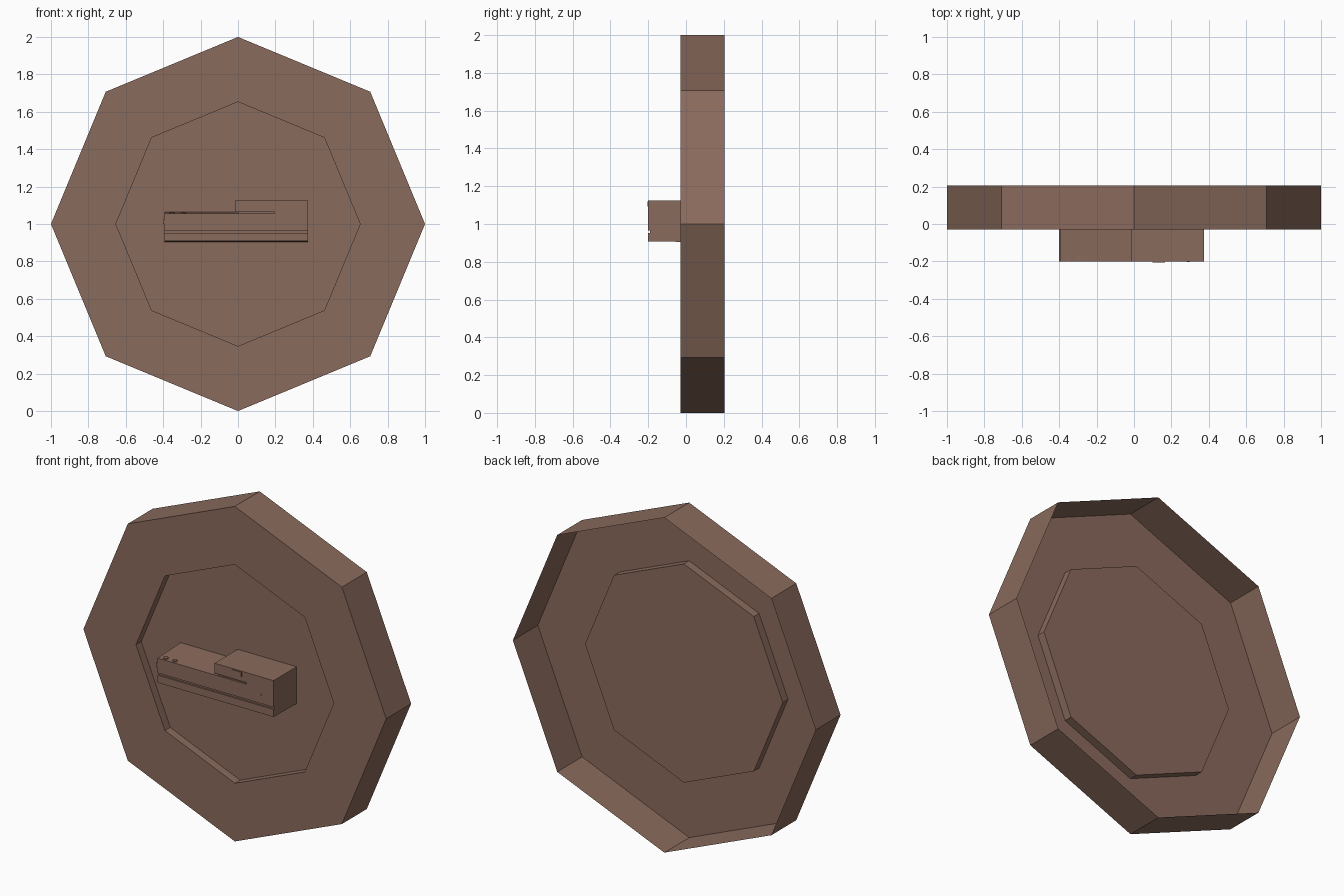
import bpy, bmesh
from math import sin, cos, pi

if "Cube" in bpy.data.objects:
    bpy.data.objects.remove(bpy.data.objects["Cube"])

brown = bpy.data.materials.new("brown")
brown.diffuse_color = (0.255, 0.145, 0.107, 1)
brown.use_nodes = True
brown.node_tree.nodes["Principled BSDF"].inputs["Base Color"].default_value = brown.diffuse_color


def finish(name, bm, recalc=True):
    if recalc:
        bmesh.ops.recalc_face_normals(bm, faces=bm.faces)
    me = bpy.data.meshes.new(name)
    bm.to_mesh(me)
    bm.free()
    ob = bpy.data.objects.new(name, me)
    me.materials.append(brown)
    bpy.context.collection.objects.link(ob)
    return ob


def lathe_y(name, rings, sides, cx=0.0, cz=1.0, closed=True):
    """Stack of (radius, y) rings around the y axis; first end capped, last optional."""
    bm = bmesh.new()
    loops = [[bm.verts.new((cx + r * cos(2 * pi * i / sides), y,
                            cz + r * sin(2 * pi * i / sides)))
              for i in range(sides)] for r, y in rings]
    for a, b in zip(loops, loops[1:]):
        for i in range(sides):
            j = (i + 1) % sides
            bm.faces.new((a[j], a[i], b[i], b[j]))
    bm.faces.new(loops[0])
    if closed:
        bm.faces.new(loops[-1])
    return finish(name, bm, closed)


def extrude_x(name, profile, x0, x1):
    """Sweep a closed (y, z) profile from x0 to x1."""
    bm = bmesh.new()
    face = bm.faces.new([bm.verts.new((x0, y, z)) for y, z in profile])
    res = bmesh.ops.extrude_face_region(bm, geom=[face])
    verts = [v for v in res["geom"] if isinstance(v, bmesh.types.BMVert)]
    bmesh.ops.translate(bm, verts=verts, vec=(x1 - x0, 0, 0))
    return finish(name, bm)


def box(name, x0, x1, y0, y1, z0, z1):
    return extrude_x(name, [(y0, z0), (y1, z0), (y1, z1), (y0, z1)], x0, x1)


# Octagonal shell: recessed front panel, outer wall, open at the back
lathe_y("octagon_shell", [(0.653, 0.02), (0.653, -0.03), (1, -0.03),
                          (1, 0.205)], 8, closed=False)

# Long housing with a groove along its front
extrude_x("housing", [(0.018, 0.905), (-0.2, 0.908), (-0.2, 0.953),
                      (-0.19, 0.953), (-0.19, 0.966), (-0.2, 0.966), (-0.2, 1.055),
                      (0.018, 1.064)], -0.392, 0.375)

# Raised block at the right, on a slightly set-back seam
box("block_seam", 0.0, 0.37, -0.19, 0.018, 1.05, 1.07)
box("block_riser", 0.195, 0.375, -0.2, 0.018, 1.05, 1.07)
box("upper_block", -0.015, 0.375, -0.2, 0.018, 1.065, 1.125)

# Small catch on the front of the block
box("catch", 0.1, 0.165, -0.205, -0.19, 1.093, 1.12)

# Left end button and small front stud
box("end_button", -0.4, -0.385, -0.2, 0.018, 1.0, 1.025)
lathe_y("front_stud", [(0.006, -0.19), (0.006, -0.202)], 8, 0.29, 1.02)

# Two pegs on the top left
for i, x in enumerate((-0.352, -0.292)):
    bm = bmesh.new()
    bmesh.ops.create_cone(bm, cap_ends=True, segments=10, radius1=0.014,
                          radius2=0.014, depth=0.02)
    bmesh.ops.translate(bm, verts=bm.verts, vec=(x, -0.178, 1.052))
    finish(f"top_peg_{i + 1}", bm)
